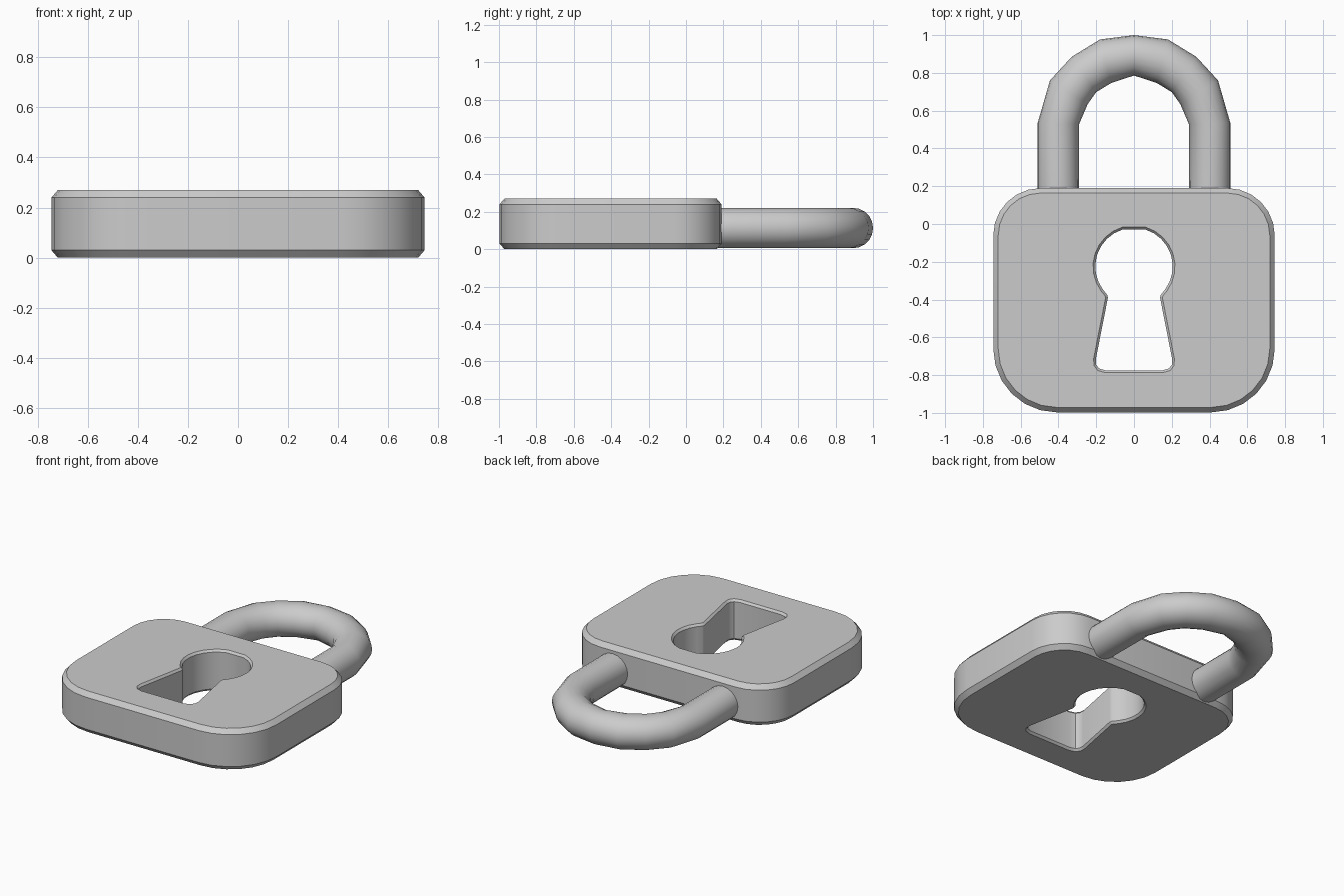
import bpy, bmesh, math
from mathutils import Vector

if "Cube" in bpy.data.objects:
    bpy.data.objects.remove(bpy.data.objects["Cube"])


def finish(bm, name, angle):
    bmesh.ops.recalc_face_normals(bm, faces=bm.faces[:])
    me = bpy.data.meshes.new(name)
    bm.to_mesh(me)
    bm.free()
    ob = bpy.data.objects.new(name, me)
    bpy.context.collection.objects.link(ob)
    bpy.ops.object.select_all(action='DESELECT')
    ob.select_set(True)
    bpy.context.view_layer.objects.active = ob
    bpy.ops.object.shade_smooth_by_angle(angle=math.radians(angle))
    return ob


def arc(cx, cy, r, a0, a1, n):
    angles = [math.radians(a0 + (a1 - a0) * i / n) for i in range(n + 1)]
    return [(cx + r * math.cos(a), cy + r * math.sin(a)) for a in angles]


def mirrored(half):
    # half outline runs bottom to top on the +x side (counter-clockwise)
    return [Vector(p) for p in half + [(-x, y) for x, y in reversed(half)]]


def offset(loop, d):
    # shift a counter-clockwise outline outward by d with mitred corners
    out = []
    for i, p in enumerate(loop):
        e0 = (p - loop[i - 1]).normalized()
        e1 = (loop[(i + 1) % len(loop)] - p).normalized()
        n0, n1 = Vector((e0.y, -e0.x)), Vector((e1.y, -e1.x))
        out.append(p + (n0 + n1) * d / (1 + n0.dot(n1)))
    return out


def bridge(bm, rings):
    for a, b in zip(rings, rings[1:]):
        for i in range(len(a)):
            j = (i + 1) % len(a)
            bm.faces.new((a[i], a[j], b[j], b[i]))


def wall(bm, loop, bevel, depth, height):
    levels = [(bevel, 0), (0, depth), (0, height - depth), (bevel, height)]
    rings = [[bm.verts.new((p.x, p.y, z)) for p in offset(loop, d)] for d, z in levels]
    bridge(bm, rings)
    return rings[0], rings[-1]


# Body plate with chamfered rim and keyhole through it
H = 0.27
plate = mirrored(arc(0.41, -0.662, 0.335, -90, 0, 6) + arc(0.495, -0.06, 0.25, 0, 90, 6))
keyhole = mirrored([(0.15, -0.775), (0.185, -0.765), (0.2, -0.745), (0.202, -0.715),
                    (0.138, -0.39), (0.142, -0.375)]
                   + arc(0, -0.225, 0.205, -37, 73, 8))
bm = bmesh.new()
outer = wall(bm, plate, -0.026, 0.03, H)
inner = wall(bm, keyhole, 0.012, 0.014, H)
for k in (0, 1):
    edges = []
    for ring in (outer[k], inner[k]):
        edges += [bm.edges.get((ring[i - 1], ring[i])) for i in range(len(ring))]
    bmesh.ops.triangle_fill(bm, edges=edges, use_beauty=True)
finish(bm, "lock_body", 35)

# Shackle: faceted arch swept from pairs of outer / inner points
pairs = [((0.51, 0.17), (0.292, 0.17)), ((0.51, 0.535), (0.29, 0.53)),
         ((0.445, 0.76), (0.245, 0.635)), ((0.33, 0.885), (0.2, 0.698)),
         ((0.18, 0.977), (0.12, 0.747)), ((0, 1.0), (0, 0.786))]
pairs += [tuple((-x, y) for x, y in pr) for pr in reversed(pairs[:-1])]
bm = bmesh.new()
rings = []
for o, i in pairs:
    o, i = Vector(o), Vector(i)
    c, h = (o + i) / 2, (o - i) / 2
    ring = []
    for k in range(20):
        t = math.tau * k / 20
        p = c + h * math.cos(t)
        ring.append(bm.verts.new((p.x, p.y, 0.113 + 0.108 * math.sin(t))))
    rings.append(ring)
bridge(bm, rings)
bm.faces.new(rings[0])
bm.faces.new(rings[-1])
finish(bm, "shackle", 50)
